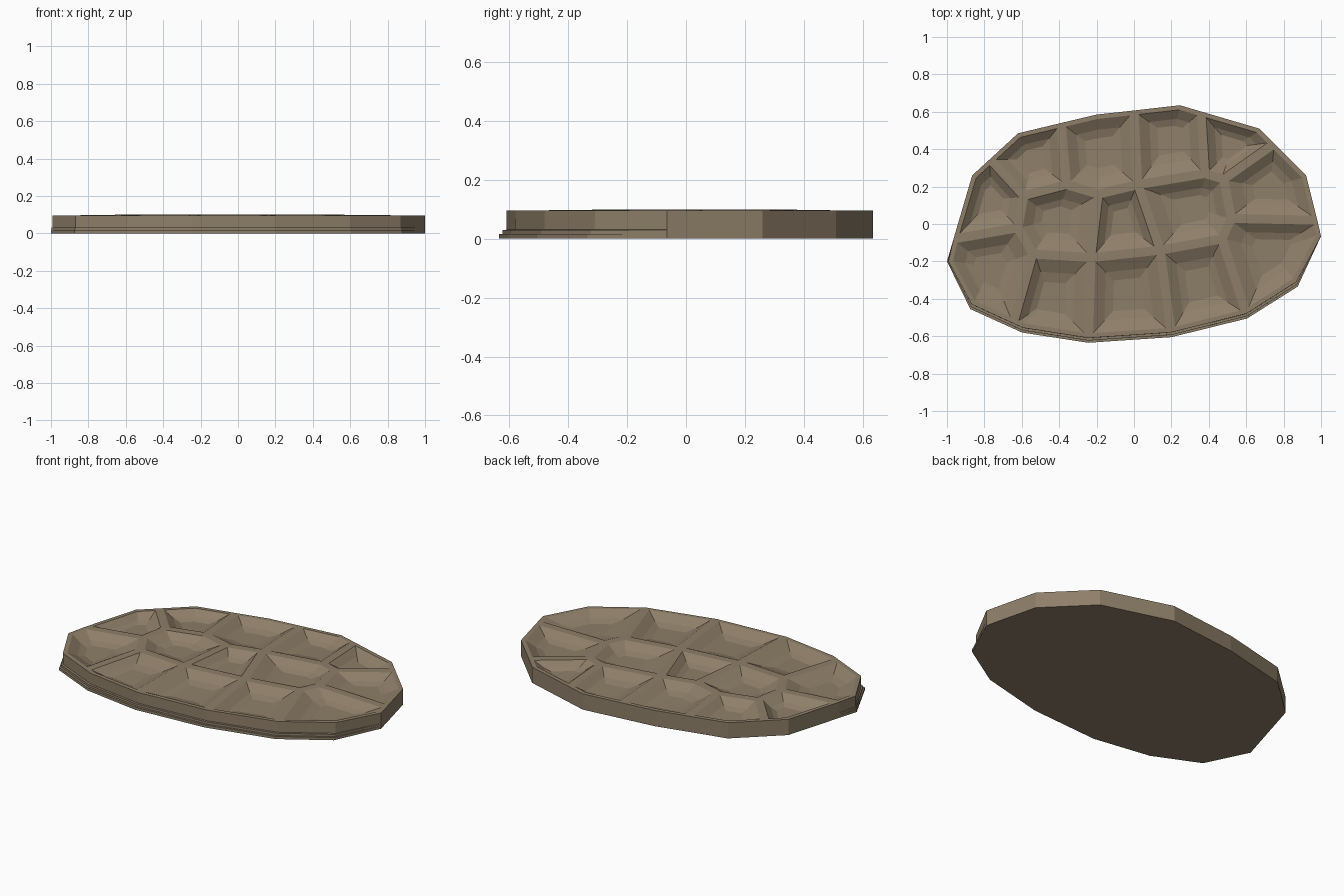
import bpy, bmesh
from mathutils import Vector

if "Cube" in bpy.data.objects:
    bpy.data.objects.remove(bpy.data.objects["Cube"])

# Outline of the slab, clockwise from the left tip (includes the rib ends)
OUT = [(-1, -.2), (-.965, -.08), (-.865, .26), (-.77, .347), (-.62, .485),
       (-.39, .54), (-.2, .585), (0, .607), (.245, .635), (.36, .601),
       (.67, .51), (.75, .43), (.92, .26), (.98, .02), (1, -.065),
       (.875, -.335), (.605, -.505), (.2, -.605), (-.245, -.635),
       (-.65, -.557), (-.6, -.58), (-.875, -.455)]
OUT[19], OUT[20] = OUT[20], OUT[19]

# Inner rib junctions
NODE = dict(A=(-.36, .21), B=(-.59, .15), C=(-.62, -.02), D=(-.54, -.16),
            E=(-.23, -.18), G=(-.19, .16), H=(.02, .21), I=(.38, .27),
            J=(.48, .24), K=(.52, .03), L=(.47, -.08), M=(.14, -.14))

# Cells between ribs, as outline indices and junction letters
CELLS = [[1, 2, 3, 'B', 'C'], [3, 4, 5, 'A', 'B'], [5, 6, 7, 'H', 'G', 'A'],
         [7, 8, 9, 'I', 'H'], [9, 10, 11, 'J', 'I'],
         [11, 12, 13, 'K', 'J'], [13, 14, 15, 16, 'L', 'K'],
         [16, 17, 'M', 'L'], [17, 18, 'E', 'M'], [18, 19, 20, 'D', 'E'],
         [20, 21, 0, 1, 'C', 'D'],
         ['A', 'G', 'E', 'D', 'C', 'B'], ['G', 'H', 'M', 'E'],
         ['H', 'I', 'J', 'K', 'L', 'M']]

mat = bpy.data.materials.new("earth_brown")
mat.diffuse_color = (.27, .21, .14, 1)
mat.use_nodes = True
mat.node_tree.nodes["Principled BSDF"].inputs["Base Color"].default_value = mat.diffuse_color

bm = bmesh.new()


def ring(z, shift):
    # front side steps back by shift, the rear wall is straight
    return [bm.verts.new((x * (1 - .3 * shift) if y < -.15 else x,
                          y + (shift if y < -.3 else 0), z)) for x, y in OUT]


# Side wall with two thin ledges along the front
rings = [ring(0, 0)]
bm.faces.new(rings[0])
for z, s in [(.016, 0), (.0165, .012), (.03, .0121), (.0305, .025), (.095, .0255)]:
    r = ring(z, s)
    p, n = rings[-1], len(r)
    for i in range(n):
        bm.faces.new((p[i], p[(i + 1) % n], r[(i + 1) % n], r[i]))
    rings.append(r)

# Top cells
top = dict(enumerate(rings[-1]))
top.update({k: bm.verts.new((x, y, .1)) for k, (x, y) in NODE.items()})
cells = [bm.faces.new([top[k] for k in c]) for c in CELLS]
bmesh.ops.recalc_face_normals(bm, faces=bm.faces[:])

# Flat ribs and rim around each cell, then stepped bowl slopes
bmesh.ops.inset_individual(bm, faces=cells, thickness=.024, use_even_offset=True)
for pull, drop in [(.32, .032), (.36, .013)]:
    bmesh.ops.inset_individual(bm, faces=cells, thickness=.001, use_even_offset=True)
    for f in cells:
        c = f.calc_center_median()
        for v in f.verts:
            v.co = v.co.lerp(Vector((c.x, c.y, v.co.z)), pull)
            v.co.z -= drop

bmesh.ops.recalc_face_normals(bm, faces=bm.faces[:])
me = bpy.data.meshes.new("cobbled_slab")
bm.to_mesh(me)
bm.free()
me.materials.append(mat)
slab = bpy.data.objects.new("cobbled_slab", me)
bpy.context.collection.objects.link(slab)
